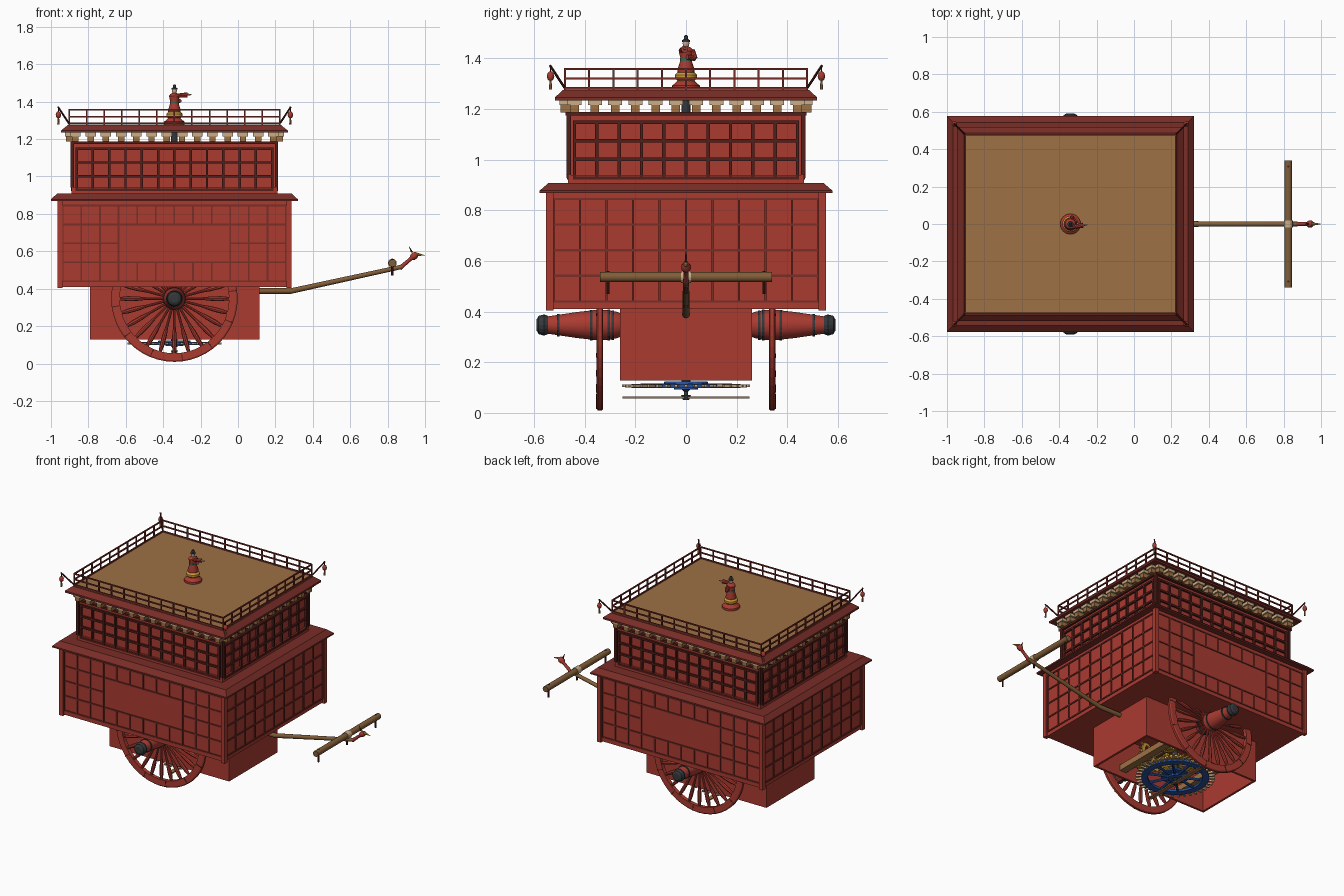
import bpy, bmesh, math
from mathutils import Vector

if "Cube" in bpy.data.objects:
    bpy.data.objects.remove(bpy.data.objects["Cube"])

CX = -0.34  # centre of the carriage body along x


def mat(name, *c):
    m = bpy.data.materials.new(name)
    m.diffuse_color = (*c, 1)
    m.use_nodes = True
    m.node_tree.nodes["Principled BSDF"].inputs["Base Color"].default_value = m.diffuse_color
    return m


RED = mat("red", .40, .043, .03)
MAROON = mat("maroon", .19, .026, .02)
DARK = mat("dark_red", .085, .013, .01)
TAN = mat("tan", .34, .165, .06)
WOOD = mat("wood", .22, .11, .04)
PALE = mat("pale", .6, .42, .24)
BLUE = mat("blue", .02, .08, .33)
GOLD = mat("gold", .6, .33, .04)
IRON = mat("iron", .035, .04, .045)
SKIN = mat("skin", .6, .4, .28)
GREEN = mat("green", .05, .14, .08)


class Part:
    """Collects primitives into one mesh object."""

    def __init__(self, name, material, smooth=False):
        self.bm, self.name, self.m, self.smooth = bmesh.new(), name, material, smooth

    def loft(self, rings, closed=False):
        vs = [[self.bm.verts.new(p) for p in r] for r in rings]
        n = len(vs[0])
        pairs = list(zip(vs, vs[1:])) + ([(vs[-1], vs[0])] if closed else [])
        for a, b in pairs:
            for i in range(n):
                j = (i + 1) % n
                self.bm.faces.new((a[i], a[j], b[j], b[i]))
        if not closed:
            self.bm.faces.new(vs[0][::-1])
            self.bm.faces.new(vs[-1])
        return self

    def tiers(self, levels, cx=CX):
        """Rectangular stack of (z, half_x, half_y)."""
        return self.loft([[(cx - a, -b, z), (cx + a, -b, z), (cx + a, b, z), (cx - a, b, z)] for z, a, b in levels])

    def box(self, x0, x1, y0, y1, z0, z1):
        return self.loft([[(x0, y0, z), (x1, y0, z), (x1, y1, z), (x0, y1, z)] for z in (z0, z1)])

    def lathe(self, prof, o=(0, 0, 0), d=(0, 0, 1), n=16, closed=False):
        """Revolve (height, radius) points around axis d from o."""
        o, d = Vector(o), Vector(d).normalized()
        u = d.orthogonal().normalized()
        v = d.cross(u)
        return self.loft([[o + d * h + (u * math.cos(t) + v * math.sin(t)) * r
                           for t in (2 * math.pi * k / n for k in range(n))] for h, r in prof], closed)

    def rod(self, p, q, r, r2=None, n=10):
        d = Vector(q) - Vector(p)
        return self.lathe([(0, r), (d.length, r2 or r)], p, d, n)

    def side(self, s, u0, u1, z0, z1, d0, d1):
        """Box on wall s (front, right, back, left): u along wall, d outward."""
        if s % 2 == 0:
            k = -1 if s == 0 else 1
            return self.box(CX + u0, CX + u1, min(k * d0, k * d1), max(k * d0, k * d1), z0, z1)
        k = 1 if s == 1 else -1
        return self.box(CX + min(k * d0, k * d1), CX + max(k * d0, k * d1), u0, u1, z0, z1)

    def done(self):
        bmesh.ops.recalc_face_normals(self.bm, faces=self.bm.faces)
        me = bpy.data.meshes.new(self.name)
        self.bm.to_mesh(me)
        self.bm.free()
        ob = bpy.data.objects.new(self.name, me)
        bpy.context.collection.objects.link(ob)
        me.materials.append(self.m)
        if self.smooth:
            bpy.context.view_layer.objects.active = ob
            ob.select_set(True)
            bpy.ops.object.shade_smooth_by_angle(angle=math.radians(35))
            ob.select_set(False)
        return ob


def lattice(p, s, half, z0, z1, cols, rows, d, w, depth, blank=None):
    """Grid of bars; blank=(c0,c1,r0,r1) leaves a plain panel."""
    du, dz = 2 * half / cols, (z1 - z0) / rows
    for i in range(cols + 1):
        u = -half + i * du
        spans = [(z0, z1)]
        if blank and blank[0] < i < blank[1]:
            spans = [(z0, z0 + blank[2] * dz), (z0 + blank[3] * dz, z1)]
        for a, b in spans:
            p.side(s, u - w / 2, u + w / 2, a, b, d - .01, d + depth)
    for j in range(rows + 1):
        z = z0 + j * dz
        spans = [(-half, half)]
        if blank and blank[2] < j < blank[3]:
            spans = [(-half, -half + blank[0] * du), (-half + blank[1] * du, half)]
        for a, b in spans:
            p.side(s, a - w / 2, b + w / 2, z - w / 2, z + w / 2, d - .01, d + depth * .9)


# Carriage storeys and eaves
Part("lower_body", RED).tiers([(.41, .612, .538), (.87, .612, .538)]).done()
Part("lower_eave", MAROON).tiers([(.868, .66, .578), (.878, .66, .578), (.908, .628, .543)]).done()
Part("upper_body", RED).tiers([(.9, .55, .467), (.94, .55, .467), (.94, .54, .457), (1.18, .54, .457)]).done()
Part("upper_body_cap", DARK).tiers([(1.175, .555, .475), (1.188, .555, .475)]).done()
Part("upper_eave", MAROON).tiers([(1.234, .606, .518), (1.246, .606, .518), (1.275, .57, .486)]).done()
Part("roof_floor", TAN).tiers([(1.27, .563, .478), (1.279, .563, .478)]).done()

# Lattice walls and corner posts
low, up = Part("lower_lattice", MAROON), Part("upper_lattice", DARK)
for s in range(4):
    lh, uh = (.597, .523) if s % 2 == 0 else (.523, .597)
    n = 12 if s % 2 == 0 else 10
    d = .538 if s % 2 == 0 else .612
    lattice(low, s, lh, .44, .845, n, 4, d, .009, .006, (3, 9, 1, 3) if s % 2 == 0 else None)
    d = .457 if s % 2 == 0 else .54
    lattice(up, s, .523 if s % 2 == 0 else .44, .928, 1.148, n, 3, d, .013, .014)
low.done()
up.done()
posts, uposts = Part("lower_corner_posts", RED), Part("upper_corner_posts", DARK)
for sx in (-1, 1):
    for sy in (-1, 1):
        x, y = CX + sx * .612, sy * .538
        posts.box(x - .014, x + .014, y - .014, y + .014, .405, .87)
        x, y = CX + sx * .546, sy * .463
        uposts.box(x - .009, x + .009, y - .009, y + .009, .94, 1.18)
posts.done()
uposts.done()

# Roof brackets, stepped blocks all round
br, bt = Part("brackets", TAN), Part("bracket_caps", PALE)
for s in range(4):
    half, d, n = (.57, .475, 14) if s % 2 == 0 else (.48, .56, 12)
    for i in range(n):
        u = -half + 2 * half * (i + .5) / n
        br.side(s, u - .017, u + .017, 1.186, 1.222, d - .035, d + .02)
        bt.side(s, u - .028, u + .028, 1.215, 1.236, d - .035, d + .025)
br.done()
bt.done()

# Railing
rail = Part("railing", MAROON)
for s in range(4):
    half, d, n = (.563, .478, 12) if s % 2 == 0 else (.478, .563, 10)
    for i in range(n + 1):
        u = -half + 2 * half * i / n
        rail.side(s, u - .004, u + .004, 1.275, 1.358, d - .004, d + .004)
    for z in (1.284, 1.32, 1.358):
        rail.side(s, -half, half, z - .004, z + .004, d - .004, d + .004)
rail.done()

# Corner lanterns on slanted poles
poles, lamps, tassels = Part("lantern_poles", DARK), Part("lanterns", RED, True), Part("tassels", TAN)
for sx in (-1, 1):
    for sy in (-1, 1):
        x, y = CX + sx * .62, sy * .535
        poles.rod((CX + sx * .565, sy * .48, 1.285), (x + sx * .002, y + sy * .002, 1.372), .005, n=6)
        poles.rod((x, y, 1.34), (x, y, 1.37), .0025, n=6)
        lamps.lathe([(1.312, .006), (1.318, .012), (1.33, .015), (1.342, .011), (1.348, .005)], (x, y, 0), n=10)
        tassels.lathe([(1.278, .007), (1.312, .004)], (x, y, 0), n=6)
for p in (poles, lamps, tassels):
    p.done()

# Gear box below the body, open at the bottom
gb = Part("gear_box", RED)
gb.box(-.79, .115, -.26, -.245, .128, .42).box(-.79, .115, .245, .26, .128, .42)
gb.box(-.79, -.775, -.245, .245, .128, .42).box(.1, .115, -.245, .245, .128, .42).done()

# Road wheels
C = Vector((CX, 0, .347))
for nm, k in (("right", -1), ("left", 1)):
    o, ax = C + Vector((0, .34 * k, 0)), Vector((0, k, 0))
    Part(f"{nm}_wheel_rim", RED).lathe([(-.013, .292), (.013, .292), (.013, .33), (.008, .338), (-.008, .338), (-.013, .33)], o, ax, 48, True).done()
    sp, jt = Part(f"{nm}_wheel_spokes", RED, True), Part(f"{nm}_wheel_joints", DARK)
    for i in range(24):
        t = 2 * math.pi * i / 24
        sp.lathe([(.045, .007), (.15, .007), (.2, .012), (.25, .013), (.297, .008)], o, (math.cos(t), 0, math.sin(t)), 8)
        if i % 2 == 0:
            v = Vector((math.cos(t + .13), 0, math.sin(t + .13)))
            jt.rod(o + v * .295 + ax * .012, o + v * .335 + ax * .012, .0035, n=4)
    sp.done()
    jt.done()
    Part(f"{nm}_hub", RED, True).lathe([(.255, .045), (.27, .052), (.31, .06), (.36, .06), (.43, .052), (.55, .034)], C, ax, 20).done()
    bands = Part(f"{nm}_hub_bands", IRON).lathe([(.545, .036), (.56, .042), (.582, .036), (.59, .022)], C, ax, 16)
    for h, r in ((.285, .059), (.3, .062), (.37, .061), (.5, .045)):
        bands.lathe([(h, r), (h + .01, r)], C, ax, 20)
    bands.done()
Part("axle", WOOD).rod(C - Vector((0, .5, 0)), C + Vector((0, .5, 0)), .02).done()


def gear(name, material, o, d, r, n, tooth_mat, tl):
    """Spoked gear wheel with separate teeth."""
    o, d = Vector(o), Vector(d)
    u = d.orthogonal().normalized()
    v = d.cross(u)
    g = Part(name, material).lathe([(-.008, r * .8), (.008, r * .8), (.008, r), (-.008, r)], o, d, 32, True)
    g.lathe([(-.014, r * .22), (.014, r * .22)], o, d, 16)
    teeth = Part(name + "_teeth", tooth_mat)
    for i in range(max(n, 8)):
        t = 2 * math.pi * i / n
        w = u * math.cos(t) + v * math.sin(t)
        teeth.rod(o + w * (r - .005), o + w * (r + tl), .008, n=4)
    for i in range(10):
        w = u * math.cos(math.pi * i / 5) + v * math.sin(math.pi * i / 5)
        g.rod(o + w * r * .1, o + w * r * .85, .009, n=6)
    g.done()
    teeth.done()


# Pointing mechanism
gear("main_gear", BLUE, (CX, 0, .107), (0, 0, 1), .215, 40, PALE, .037)
Part("main_gear_disc", BLUE).lathe([(.108, .09), (.124, .085)], (CX, 0, 0), n=24).done()
gear("upper_gear", GOLD, (CX, 0, .2), (0, 0, 1), .11, 24, GOLD, .02)
for nm, k in (("right", -1), ("left", 1)):
    gear(f"{nm}_side_gear", GOLD, (CX, .2 * k, .347), (0, 1, 0), .11, 20, TAN, .02)
    gear(f"{nm}_idler_gear", GOLD, (CX + .17, .13 * k, .2), (0, 0, 1), .05, 14, TAN, .015)
Part("gear_beams", TAN).box(-.14, -.09, -.245, .245, .17, .21).box(-.59, -.54, -.245, .245, .17, .21).done()
Part("bottom_bar", TAN).box(CX - .014, CX + .014, -.25, .25, .056, .064).done()
Part("shaft", IRON).lathe([(.05, .012), (.07, .02), (.07, .009), (.085, .009), (.095, .022), (.12, .022), (.12, .018), (1.27, .018)], (CX, 0, 0), n=12).done()

# Draught pole, yoke and bird finial
P = [Vector(p) for p in ((.02, 0, .388), (.285, 0, .388), (.88, 0, .518))]
Part("draught_pole", WOOD, True).loft([[p + Vector((0, r * math.cos(t), r * math.sin(t))) for t in (math.pi * k / 6 for k in range(12))]
                                      for p, r in zip(P, (.015, .015, .012))]).done()
Part("yoke", WOOD, True).rod((.825, -.34, .537), (.825, .34, .537), .02, n=14).done()
Part("yoke_binding", PALE).rod((.825, -.02, .537), (.825, .02, .537), .024, n=14).done()
pins = Part("yoke_pins", DARK)
for y in (-.308, .308):
    pins.rod((.825, y, .47), (.825, y, .56), .006)
pins.rod((.825, 0, .47), (.825, 0, .53), .006).done()
Part("bird_head", RED, True).lathe([(0, .012), (.05, .01), (.078, .01), (.09, .018), (.105, .02), (.12, .012)], (.865, 0, .51), (.8, 0, .68), 12).done()
Part("bird_beak", GOLD).rod((.945, 0, .586), (1.0, 0, .578), .011, .001, 8).done()
Part("bird_crest", DARK).rod((.93, 0, .595), (.915, 0, .625), .006, .001, 6).done()

# Pointing figure on its pedestal
f = (CX, 0, 0)
Part("figure_base", RED, True).lathe([(1.278, .055), (1.293, .055), (1.3, .045), (1.315, .03), (1.325, .026)], f, n=24).done()
Part("figure_pedestal", GOLD, True).lathe([(1.308, .03), (1.322, .043), (1.335, .043), (1.348, .03)], f, n=16).done()
Part("figure_robe", RED, True).lathe([(1.345, .033), (1.355, .034), (1.39, .023), (1.4, .022), (1.43, .029), (1.441, .022), (1.447, .009)], f, n=16).done()
Part("figure_belt", GREEN).lathe([(1.39, .0245), (1.402, .0245)], f, n=16).done()
Part("figure_head", SKIN, True).lathe([(1.44, .007), (1.45, .012), (1.46, .014), (1.47, .011), (1.474, .005)], f, n=12).done()
Part("figure_hat", IRON, True).lathe([(1.464, .016), (1.472, .016), (1.476, .009), (1.488, .008), (1.492, .004)], f, n=12).done()
arms = Part("figure_arms", RED, True)
arms.rod((CX, -.02, 1.432), (CX + .068, -.006, 1.436), .009, .014)
arms.rod((CX, .024, 1.432), (CX + .01, .034, 1.4), .011, .012)
arms.rod((CX + .01, .034, 1.4), (CX + .03, .005, 1.405), .011, .01).done()
Part("figure_hand", SKIN).rod((CX + .066, -.006, 1.438), (CX + .092, -.003, 1.438), .006, .003, 6).done()
